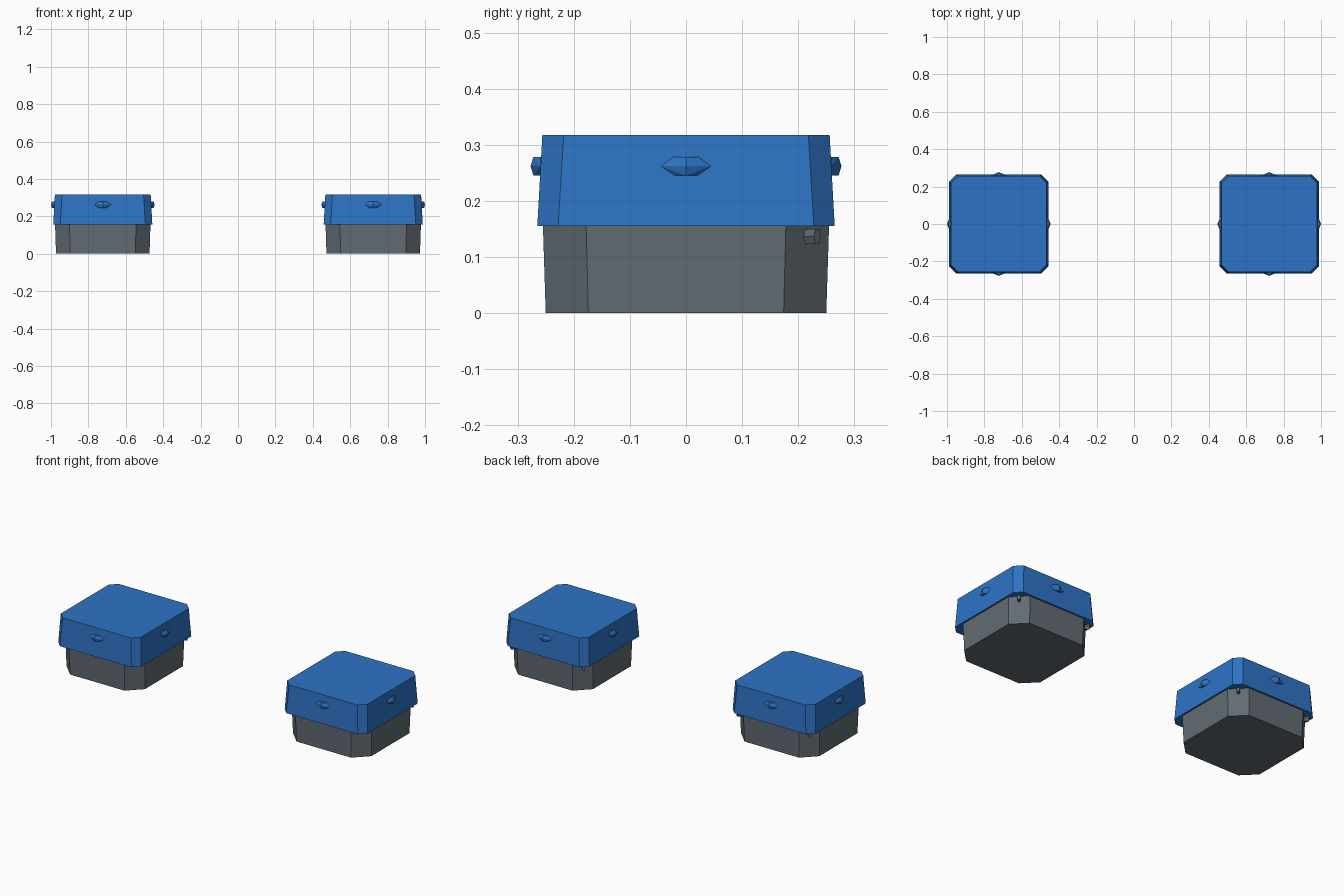
import bpy, bmesh, math
from mathutils import Matrix, Vector

cube = bpy.data.objects.get("Cube")
if cube:
    bpy.data.objects.remove(cube, do_unlink=True)


def material(name, rgb):
    mat = bpy.data.materials.new(name)
    mat.use_nodes = True
    mat.diffuse_color = (*rgb, 1)
    mat.node_tree.nodes["Principled BSDF"].inputs["Base Color"].default_value = (*rgb, 1)
    return mat


BLUE = material("lid blue", (0.027, 0.175, 0.56))
GREY = material("base grey", (0.122, 0.148, 0.17))


def octagon(half, flat):
    """Square outline with cut corners; flat is half of the straight side."""
    return [(half, -flat), (half, flat), (flat, half), (-flat, half),
            (-half, flat), (-half, -flat), (-flat, -half), (flat, -half)]


def loft(name, bottom, top, place, mat):
    """Solid between two matching rings of points, closed at both ends."""
    bm = bmesh.new()
    low = [bm.verts.new(p) for p in bottom]
    high = [bm.verts.new(p) for p in top]
    n = len(low)
    bm.faces.new(low[::-1])
    bm.faces.new(high)
    for i in range(n):
        j = (i + 1) % n
        bm.faces.new((low[i], low[j], high[j], high[i]))
    return finish(bm, name, place, mat)


def finish(bm, name, place, mat):
    bmesh.ops.recalc_face_normals(bm, faces=bm.faces)
    mesh = bpy.data.meshes.new(name)
    bm.to_mesh(mesh)
    bm.free()
    mesh.materials.append(mat)
    obj = bpy.data.objects.new(name, mesh)
    obj.matrix_world = place
    bpy.context.collection.objects.link(obj)
    return obj


def tapered_box(name, z0, ring0, z1, ring1, place, mat):
    return loft(name, [(x, y, z0) for x, y in octagon(*ring0)],
                [(x, y, z1) for x, y in octagon(*ring1)], place, mat)


def lid_knob(name, place):
    """Faceted knob pointing along local +x, its back sunk into the lid."""
    bm = bmesh.new()
    pts = [(0.277, 0, 0), (0.272, 0, 0.0165), (0.272, 0, -0.0165)]
    for s in (-1, 1):
        pts += [(0.259, s * 0.045, 0), (0.259, s * 0.022, 0.0165), (0.259, s * 0.022, -0.0165)]
    pts += [(0.24, y, z) for y, z in ((-0.022, 0.0165), (0.022, 0.0165), (-0.022, -0.0165),
                                      (0.022, -0.0165), (-0.045, 0), (0.045, 0))]
    for p in pts:
        bm.verts.new(p)
    bmesh.ops.convex_hull(bm, input=bm.verts)
    bmesh.ops.dissolve_limit(bm, angle_limit=math.radians(1), verts=bm.verts, edges=bm.edges)
    return finish(bm, name, place, BLUE)


def corner_peg(name, place):
    """Six-sided peg along local +x, standing out of a cut corner."""
    w, h = 0.009, 0.0135
    hexagon = [(w, 0), (w / 2, h), (-w / 2, h), (-w, 0), (-w / 2, -h), (w / 2, -h)]
    return loft(name, [(0.29, y, z) for y, z in hexagon],
                [(0.331, y, z) for y, z in hexagon], place, GREY)


for side, x in (("left", 0.723), ("right", -0.723)):
    centre = Matrix.Translation((x, 0, 0))
    tapered_box(side + "_base", 0, (0.25, 0.174), 0.157, (0.255, 0.178), centre, GREY)
    tapered_box(side + "_lid", 0.155, (0.265, 0.228), 0.318, (0.256, 0.218), centre, BLUE)
    # One knob on each side of the lid
    for i, where in enumerate(("outer_x", "back", "inner_x", "front")):
        turn = Matrix.Rotation(i * math.pi / 2, 4, "Z")
        lid_knob(f"{side}_lid_knob_{where}", centre @ Matrix.Translation((0, 0, 0.262)) @ turn)
    # Pegs on the two back corners of the base
    for i in (1, 3):
        turn = Matrix.Rotation(i * math.pi / 4, 4, "Z")
        corner_peg(f"{side}_corner_peg_{i}", centre @ Matrix.Translation((0, 0, 0.137)) @ turn)
